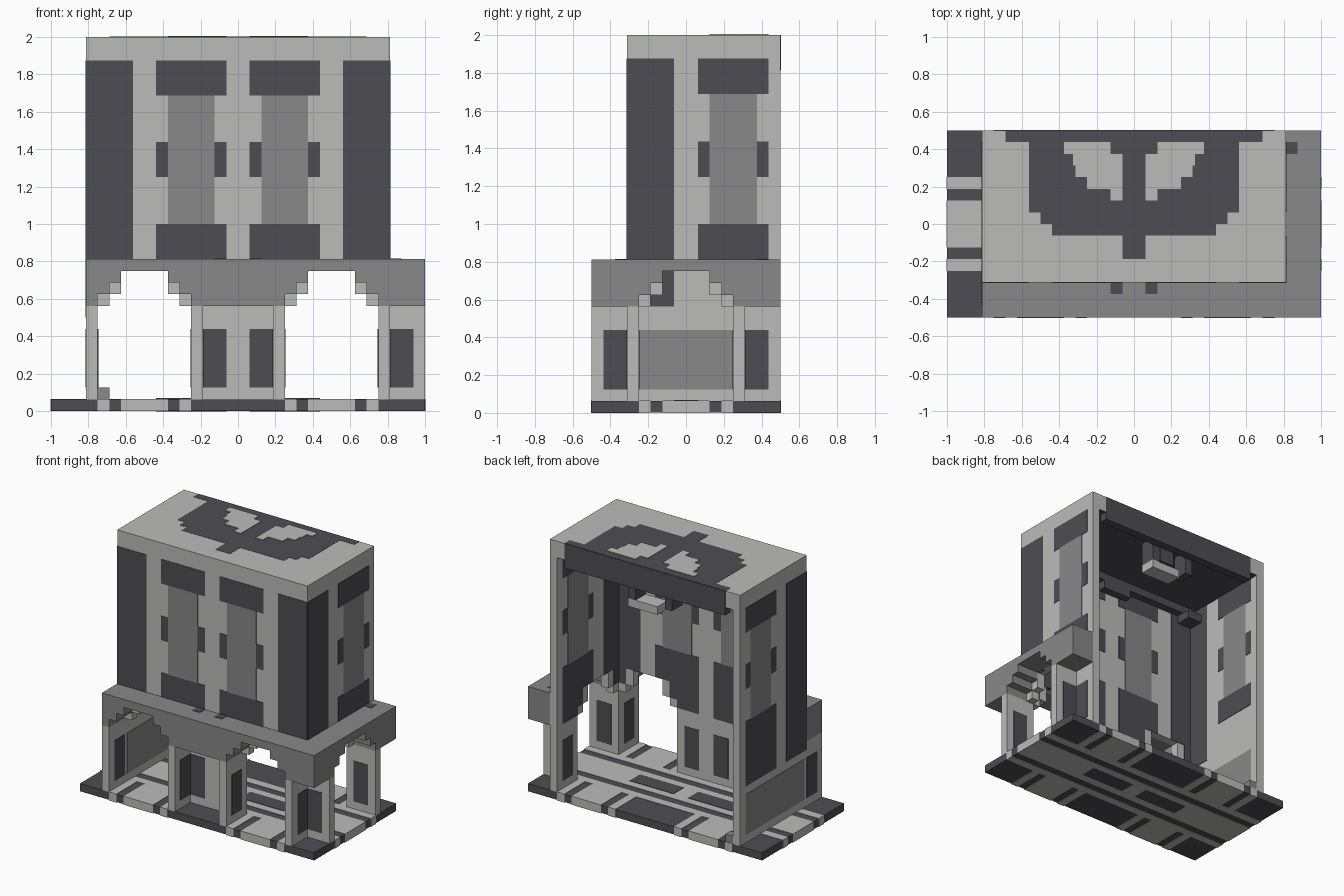
import bpy
import bmesh

cube = bpy.data.objects.get("Cube")
if cube:
    bpy.data.objects.remove(cube, do_unlink=True)

U = 1 / 16   # one block
G = 0.05     # how far a painted plate stands proud, in blocks


def material(name, rgb):
    m = bpy.data.materials.new(name)
    m.use_nodes = True
    m.diffuse_color = (*rgb, 1)
    bsdf = m.node_tree.nodes["Principled BSDF"]
    bsdf.inputs["Base Color"].default_value = (*rgb, 1)
    bsdf.inputs["Roughness"].default_value = 0.9
    return m


LIGHT = material("light stone", (0.50, 0.50, 0.485))
MID = material("mid grey stone", (0.246, 0.246, 0.246))
DARK = material("dark slate", (0.076, 0.074, 0.084))


def part(name, mat, boxes):
    """One object made of blocks, each (x range, y range, z range)."""
    bm = bmesh.new()
    for ranges in boxes:
        made = bmesh.ops.create_cube(bm, size=1)["verts"]
        for v in made:
            for a, (lo, hi) in enumerate(ranges):
                v.co[a] = (lo if v.co[a] < 0 else hi) * U
    mesh = bpy.data.meshes.new(name)
    bm.to_mesh(mesh)
    bm.free()
    mesh.materials.append(mat)
    ob = bpy.data.objects.new(name, mesh)
    bpy.context.collection.objects.link(ob)
    return ob


def flip(r):
    return (-r[1], -r[0])


def both(boxes, axis=0):
    """The boxes and their mirror images along one axis."""
    out = list(boxes)
    for b in boxes:
        c = list(b)
        c[axis] = flip(c[axis])
        out.append(tuple(c))
    return out


def arched(lo, hi, centres, rows):
    """Solid (span, z range) pieces of a wall with stepped arch openings."""
    out = []
    for z0, z1, half in rows:
        edge = lo
        for c in centres:
            out.append(((edge, c - half), (z0, z1)))
            edge = c + half
        out.append(((edge, hi), (z0, z1)))
    return out


WALL_ROWS = [(1, 9, 4), (9, 10, 3), (10, 12, 2)]
LEDGE_ROWS = [(9, 10, 4), (10, 11, 3), (11, 12, 2)]

# Floor slab with light paving
part("floor_slab", DARK, [((-16, 16), (-8, 8), (G, 1))])
z = (0, 1 + G)
paving = [(r, (4, 8 + G), z) for r in ((4, 5), (6, 10), (11, 12))]
paving = both(both(paving), 1)
paving += both([((-16 - G, 16 + G), (3, 4), z)], 1)
paving += [((-16 - G, 16 + G), (-2, 2), z)]
part("floor_paving", LIGHT, paving)
part("floor_insets", DARK, both([((1, 7), (-1, 1), (-0.02, 1 + 2 * G))]))

# Walls: front and left have stepped arches, right is closed
fy, lx, rx = (-5, -4), (12, 13), (-13, -12)
part("front_wall", LIGHT,
     [(s, fy, h) for s, h in arched(-12, 12, (-8, 8), WALL_ROWS)
      if s[0] > -12 and s[1] < 12 or h[0] > 1] + [((-12, 12), fy, (12, 30))])
part("left_wall", LIGHT,
     [(lx, s, h) for s, h in arched(-5, 8, (0,), WALL_ROWS)] + [(lx, (-5, 8), (12, 30))])
part("right_wall", LIGHT, [(rx, (-8, 8), (1, 9)), (rx, (-5, 8), (9, 30))])

# Thin buttresses under the ledge
part("front_buttresses", LIGHT, [(s, (-8, -5), (1, 9)) for s in ((-4, -3), (3, 4), (12, 13))])
part("left_buttresses", LIGHT, both([((13, 16), (4, 5), (1, 9))], 1))

# Ledge wrapping the front and left
front = arched(-13, 13, (-8, 8), LEDGE_ROWS) + [((-13, 13), (12, 13))]
side = arched(-8, 8, (0,), LEDGE_ROWS) + [((-8, 8), (12, 13))]
part("front_ledge", MID, [(s, (-8, -5), h) for s, h in front])
part("left_ledge", MID, [((13, 16), s, h) for s, h in side])
zl = (13, 13 + G)
part("ledge_marks", DARK, both([((1, 2), (-6, -5), zl)]) + [((13, 14), (6, 7), zl)])

# Decorated bay shared by every upper wall: caps, side studs and middle panel
BAY_DARK = [((1, 7), (27, 30)), ((1, 7), (13, 16)), ((1, 2), (20, 23)), ((6, 7), (20, 23))]
BAY_MID = [((2, 6), (16, 27))]
CORNER = ((9, 13), (13, 30))
fyp, lxp, rxp = [(r[0] - G, r[1] + G) for r in (fy, lx, rx)]

# Front wall decoration, continuing below the ledge on the inside
low = [((1, 7), (12, 13)), ((1, 4), (9, 12)), ((4, 5), (10, 12)),
       ((9, 13), (12, 13)), ((11, 13), (10, 12)), ((12, 13), (9, 10))]
part("front_dark_panels", DARK, both([(s, fyp, h) for s, h in BAY_DARK + [CORNER] + low]))
part("front_grey_panels", MID, both([(s, fyp, h) for s, h in BAY_MID]))

# Side wall decoration
low = [((1, 7), (12, 13)), ((4, 7), (9, 12)), ((3, 4), (10, 12)),
       ((-5, -1), (12, 30)), ((-5, -4), (9, 12)), ((-4, -3), (10, 12))]
part("left_dark_panels", DARK, [(lxp, s, h) for s, h in BAY_DARK + low])
outer = (-13 - G, -12.5)
part("right_dark_panels", DARK, [(rxp, s, h) for s, h in BAY_DARK + [((-5, -1), (9, 30))]]
     + [(outer, (1, 7), (8, 13)), (outer, (-5, -1), (8, 9))])
for name, span in (("left_grey_panel", lxp), ("right_grey_panel", rxp)):
    part(name, MID, [(span, s, h) for s, h in BAY_MID])

# Lower panels on piers, buttresses and the closed wall
h = (2, 7)
part("pier_panels", DARK, both([((1, 3), fyp, h)]) + [(lxp, (5, 7), h)])
part("buttress_panels", DARK,
     [((a - G, a + 1 + G), (-7, -5), h) for a in (-4, 3, 12)]
     + both([((13, 15), (4 - G, 5 + G), h)], 1))
part("right_low_dark_panel", DARK, [(rxp, (-7, -5), h)])
part("right_low_grey_panel", MID, [(rxp, (-4.5, 7), h)])
part("floor_stone", MID, [((-12, -11), (7, 8), (1, 2))])

# Roof, ceiling and rear beam
part("roof", LIGHT, [((-13, 13), (-5, 8), (30, 32))])
part("ceiling", DARK, [((-12, 12), (-4, 8), (30 - G, 30))])
part("rear_beam", DARK, [((-11, 11), (7, 8 + G), (29, 31.99))])
part("ceiling_cornice", DARK, [((-12, 12), (-4, -3), (29, 30)), ((-2, 2), (-4, -3), (28, 29))]
     + both([((10, 12), (-4, -2), (28, 29))]))

# Stepped roof inlay and its two light openings
zr, zo = (32 - G, 32), (32 - G, 32 + G / 2)
inlay = [((-11, 11), (7, 8)), ((-9, 9), (1, 7)), ((-8, 8), (0, 1)),
         ((-7, 7), (-1, 0)), ((-1, 1), (-3, -1))]
part("roof_inlay", DARK, [(a, b, zo) for a, b in inlay])
steps = [((2, 6), (6, 7)), ((1, 5), (4, 6)), ((1, 4), (3, 4)), ((1, 2), (2, 3))]
steps = [((2, 6), (6, 7)), ((1, 5), (5, 6)), ((1, 5), (4, 5)), ((1, 4), (3, 4)), ((1, 2), (2, 3))]
steps[1] = ((1, 5.2), (5, 6))
part("roof_inlay_openings", LIGHT, both([(a, b, (32, 32 + 2 * G)) for a, b in steps]))

# Small fixture hanging from the ceiling
part("hanging_posts", DARK, both([((2, 3), (5, 7), (27, 30))]) + [((-1, 1), (5, 6), (28, 30))])
part("hanging_tray", LIGHT, [((-1, 3), (5, 7), (26, 27))])
